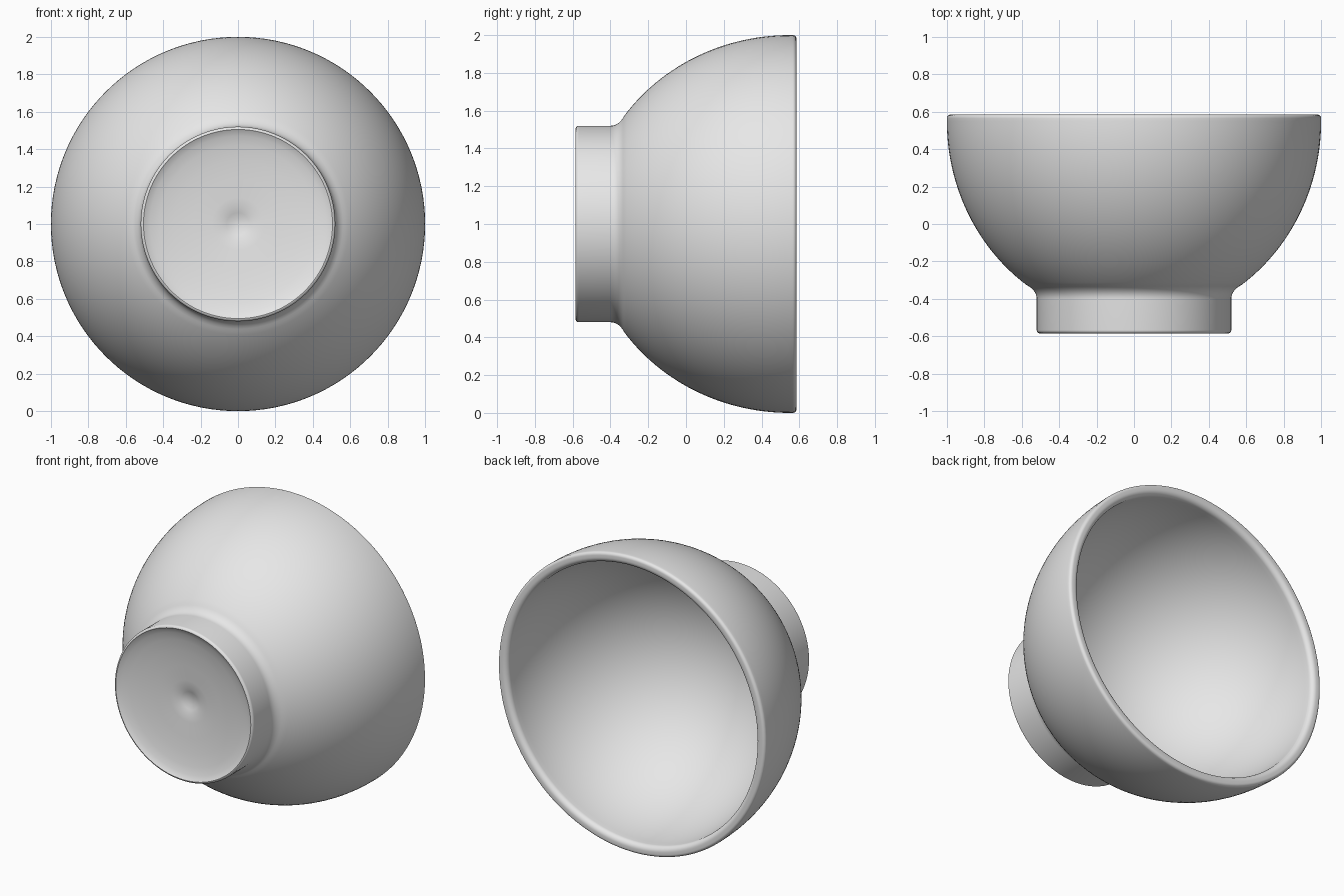
import bpy, bmesh, math
from mathutils import Vector

cube = bpy.data.objects.get("Cube")
if cube:
    bpy.data.objects.remove(cube, do_unlink=True)

RIM_Y = 0.585      # plane of the open rim
FOOT_Y = -0.585    # plane of the foot
MID_Y = 0.55       # widest section of the bowl


def arc(cr, cy, rr, ry, start, end, steps):
    """Elliptical arc as (radius, y) points; angles in degrees."""
    pts = []
    for i in range(steps + 1):
        a = math.radians(start + (end - start) * i / steps)
        pts.append((cr + rr * math.cos(a), cy + ry * math.sin(a)))
    return pts


def bezier(p0, p1, p2, steps):
    """Quadratic curve without its end points."""
    a, b, c = Vector(p0), Vector(p1), Vector(p2)
    return [tuple(a * (1 - t) ** 2 + b * 2 * t * (1 - t) + c * t * t)
            for t in (i / steps for i in range(1, steps))]


# Hollow underside of the foot, with a small dimple in the centre
profile = [(0, -0.5), (0.03, -0.502), (0.06, -0.511), (0.09, -0.521),
           (0.14, -0.526), (0.24, -0.533), (0.34, -0.543), (0.42, -0.556),
           (0.47, -0.568), (0.5, -0.581)]

# Rounded foot edge and straight foot wall
profile += arc(0.502, FOOT_Y + 0.018, 0.018, 0.018, -80, 0, 6)
foot_top = (0.52, -0.4)
profile.append(foot_top)

# Fillet into the outer bowl wall
outer = arc(0, MID_Y, 1.0, 1.07, -55, 0, 40)
profile += bezier(foot_top, (0.52, -0.355), outer[0], 8)
profile += outer

# Rounded rim
profile += arc(0.98, RIM_Y - 0.02, 0.02, 0.02, 0, 90, 6)
profile += arc(0.965, RIM_Y - 0.035, 0.035, 0.035, 90, 180, 8)

# Inner bowl wall down to the axis
profile += arc(0, MID_Y, 0.93, 0.98, 0, -90, 48)[1:-1]
profile.append((0, MID_Y - 0.98))

# Turn the profile about the bowl axis
bm = bmesh.new()
verts = [bm.verts.new((r, y, 1)) for r, y in profile]
edges = [bm.edges.new(pair) for pair in zip(verts, verts[1:])]
bmesh.ops.spin(bm, geom=verts + edges, cent=(0, 0, 1), axis=(0, 1, 0),
               angle=math.tau, steps=128, use_merge=True)
bmesh.ops.remove_doubles(bm, verts=bm.verts, dist=0.0002)
bmesh.ops.recalc_face_normals(bm, faces=bm.faces)

mesh = bpy.data.meshes.new("footed_bowl")
bm.to_mesh(mesh)
bm.free()
bowl = bpy.data.objects.new("footed_bowl", mesh)
bpy.context.collection.objects.link(bowl)

# Plain light grey
grey = bpy.data.materials.new("light_grey")
grey.use_nodes = True
colour = (0.8, 0.8, 0.8, 1)
grey.diffuse_color = colour
grey.node_tree.nodes["Principled BSDF"].inputs["Base Color"].default_value = colour
mesh.materials.append(grey)

# Smooth surface
bpy.ops.object.select_all(action='DESELECT')
bowl.select_set(True)
bpy.context.view_layer.objects.active = bowl
bpy.ops.object.shade_smooth_by_angle(angle=math.radians(40))
